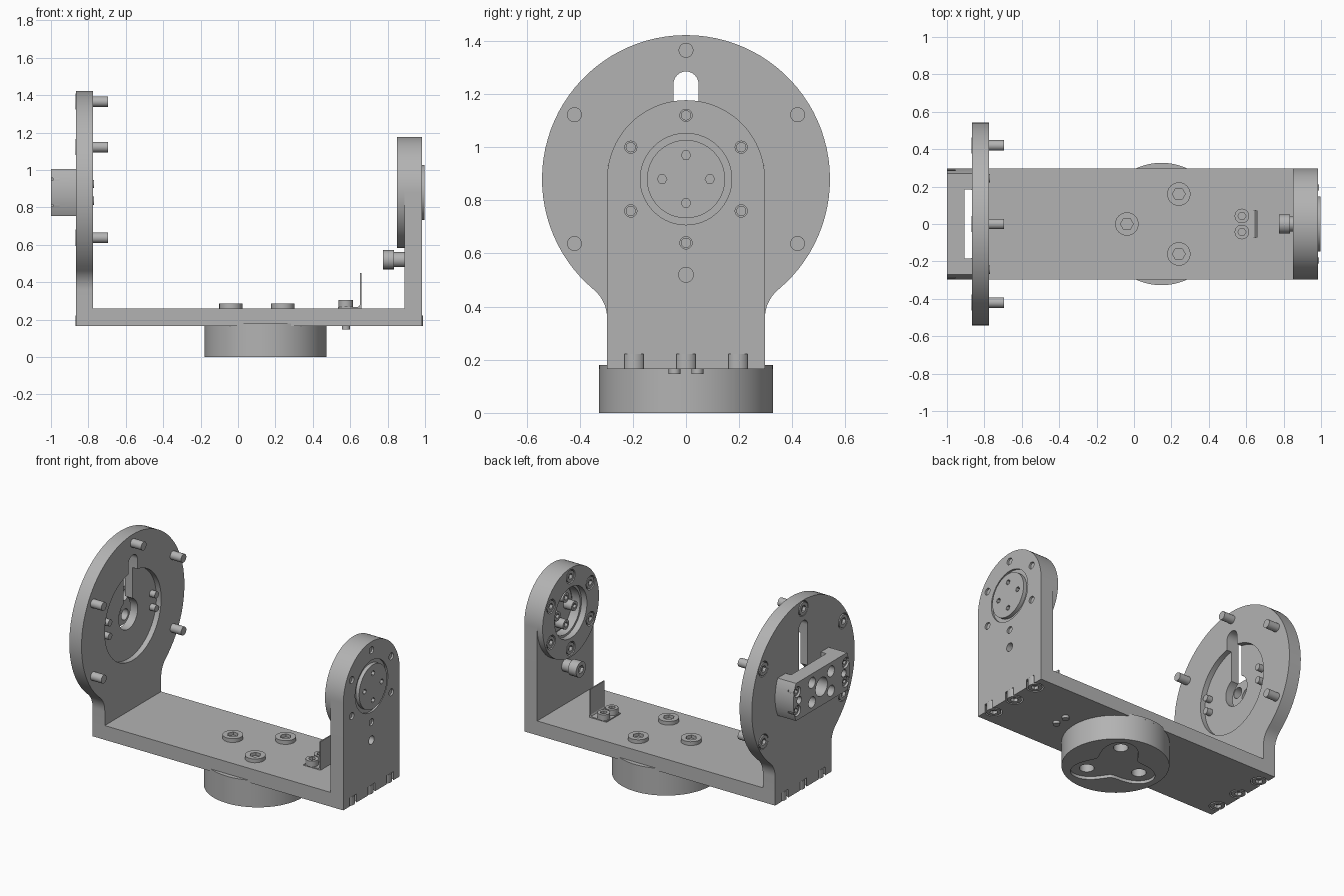
import bpy, bmesh
from math import sin, cos, pi, radians, sqrt, atan2

if "Cube" in bpy.data.objects:
    bpy.data.objects.remove(bpy.data.objects["Cube"])

metal = bpy.data.materials.new("grey metal")
metal.use_nodes = True
GREY = (0.45, 0.45, 0.45, 1)
metal.diffuse_color = GREY
metal.node_tree.nodes["Principled BSDF"].inputs["Base Color"].default_value = GREY

CZ = 0.88                       # height of the tilt axis
BASE, DECK = 0.165, 0.26        # underside and top of the base plate
HALF = 0.297                    # half width of the bracket


def prism(name, pts, axis, a, b):
    """Extrude a 2D outline along x (points are y, z) or z (points are x, y)."""
    def place(p, h):
        return (h, p[0], p[1]) if axis == "x" else (p[0], p[1], h)
    bm = bmesh.new()
    low = [bm.verts.new(place(p, a)) for p in pts]
    high = [bm.verts.new(place(p, b)) for p in pts]
    bm.faces.new(low)
    bm.faces.new(high)
    for i in range(len(pts)):
        j = (i + 1) % len(pts)
        bm.faces.new((low[i], low[j], high[j], high[i]))
    bmesh.ops.recalc_face_normals(bm, faces=bm.faces)
    mesh = bpy.data.meshes.new(name)
    bm.to_mesh(mesh)
    bm.free()
    mesh.materials.append(metal)
    ob = bpy.data.objects.new(name, mesh)
    bpy.context.scene.collection.objects.link(ob)
    return ob


def arc(u, v, r, start=0, end=360, n=64):
    count = n if end - start == 360 else n + 1
    return [(u + r * cos(radians(start + (end - start) * i / n)),
             v + r * sin(radians(start + (end - start) * i / n))) for i in range(count)]


def disc(name, axis, u, v, r, a, b, n=64):
    return prism(name, arc(u, v, r, n=n), axis, a, b)


def box(name, axis, u0, u1, v0, v1, a, b):
    return prism(name, [(u0, v0), (u1, v0), (u1, v1), (u0, v1)], axis, a, b)


def combine(ob, other, mode="DIFFERENCE"):
    mod = ob.modifiers.new("cut", "BOOLEAN")
    mod.operation, mod.solver, mod.object = mode, "EXACT", other
    bpy.context.view_layer.update()
    graph = bpy.context.evaluated_depsgraph_get()
    mesh = bpy.data.meshes.new_from_object(ob.evaluated_get(graph))
    ob.modifiers.clear()
    ob.data = mesh
    bpy.data.objects.remove(other)


def hole(ob, axis, u, v, r, a, b, n=32):
    combine(ob, disc("cutter", axis, u, v, r, a, b, n))


def screw(name, axis, u, v, r, top, bottom, shank=0, end=0):
    """Cap screw with a hex socket in its top face, and an optional shank."""
    s = 1 if top > bottom else -1
    head = disc(name + "_head", axis, u, v, r, bottom, top, 24)
    hole(head, axis, u, v, r * 0.55, top - s * 0.02, top + s * 0.01, 6)
    if shank:
        disc(name + "_shank", axis, u, v, shank, bottom, end, 24)


# Base plate with edge screws let into its underside
base = box("base_plate", "z", -0.865, 0.985, -HALF, HALF, BASE, DECK)
for x in (-0.826, 0.946):
    for y in (-0.195, 0, 0.195):
        hole(base, "z", x, y, 0.053, BASE - 0.02, 0.222)
        screw("edge_screw", "z", x, y, 0.044, BASE, 0.222)

# Round foot with a three-lobed recess underneath
FX = 0.147
foot = disc("round_foot", "z", FX, 0, 0.327, 0, BASE, 96)
lobes = []
for i in range(72):
    t = 2 * pi * i / 72
    r = 0.215 - 0.07 * cos(3 * t)
    lobes.append((FX + r * cos(t), r * sin(t)))
combine(foot, prism("cutter", lobes, "z", -0.02, 0.02))
for deg in (60, 180, 300):
    x, y = FX + 0.185 * cos(radians(deg)), 0.185 * sin(radians(deg))
    hole(foot, "z", x, y, 0.045, 0, 0.12)
    screw("foot_screw", "z", x, y, 0.0625, 0.285, DECK)
for s in (-1, 1):
    edge = degrees_half = 90 - 25
    outer = arc(FX, 0, 0.327, edge, 180 - edge, 16)
    prism("foot_lip", [(x, s * y) for x, y in outer], "z", BASE, 0.18)

# Left plate: large disc flowing into a neck through two fillets
R, F = 0.542, 0.14
drop = sqrt((R + F) ** 2 - (HALF + F) ** 2)
lean = math_angle = atan2(drop, HALF + F) * 180 / pi
side = arc(HALF + F, CZ - drop, F, 180 - lean, 180, 10)
outline = ([(HALF, DECK)] + side[::-1] + arc(0, CZ, R, -lean, 180 + lean, 72)[1:-1]
           + [(-y, z) for y, z in side] + [(-HALF, DECK)])
LO, LI = -0.865, -0.775
left = prism("left_plate", outline, "x", LO, LI)
hole(left, "x", 0, CZ, HALF, LI - 0.035, LI + 0.02, 72)
hole(left, "x", 0, CZ, 0.1, LO - 0.02, LI + 0.02, 48)
slot = [(-0.047, CZ), (0.047, CZ)] + arc(0, 1.238, 0.047, 0, 180, 16)
combine(left, prism("cutter", slot, "x", LO - 0.02, LI + 0.02))
for deg in (-30, 30, 90, 150, 210):
    y, z = 0.485 * cos(radians(deg)), CZ + 0.485 * sin(radians(deg))
    hole(left, "x", y, z, 0.05, LO - 0.02, LO + 0.05)
    screw("left_plate_screw", "x", y, z, 0.043, LO - 0.003, LO + 0.05, 0.028, -0.695)

# Outer motor bracket: a bar with rounded ends and two feet
bar = disc("outer_bracket", "x", 0, CZ, HALF, -1, LO, 96)
combine(bar, box("cutter", "x", -0.4, 0.4, CZ - 0.125, CZ + 0.125, -1.1, LO + 0.1), "INTERSECT")
combine(bar, box("cutter", "x", -0.185, 0.185, CZ - 0.2, CZ + 0.2, -0.905, LO + 0.1))
hole(bar, "x", 0, CZ, 0.062, -1.1, -0.8)
for s in (-1, 1):
    hole(bar, "x", s * 0.235, CZ, 0.024, -1.1, -0.96, 20)
    for t in (-1, 1):
        hole(bar, "x", s * 0.1, CZ + t * 0.065, 0.036, -1.1, -0.8)
        hole(bar, "x", s * 0.255, CZ + t * 0.063, 0.035, -1.1, -0.955, 24)
        screw("bracket_screw", "x", s * 0.255, CZ + t * 0.063, 0.028, -0.99, -0.955)
        disc("bracket_screw_end", "x", s * 0.245, CZ + t * 0.045, 0.022, LI - 0.036, LI + 0.004, 20)

# Right plate: arch with a bearing housing on the inner face
RI, RO = 0.89, 0.985
arch = [(-HALF, DECK), (HALF, DECK)] + arc(0, CZ, HALF, 0, 180, 48)
right = prism("right_plate", arch, "x", RI, RO)
housing = disc("bearing_housing", "x", 0, CZ, HALF, 0.85, RI, 96)
hole(housing, "x", 0, CZ, 0.17, 0.8, 0.95, 64)
hole(right, "x", 0, CZ, 0.155, RI - 0.05, 0.95, 64)
hole(right, "x", 0, CZ, 0.172, 0.972, 1.05, 64)
hub = disc("output_hub", "x", 0, CZ, 0.147, 0.945, 0.997)
for deg in (0, 90, 180, 270):
    y, z = 0.09 * cos(radians(deg)), CZ + 0.09 * sin(radians(deg))
    hole(hub, "x", y, z, 0.018, 0.975, 1.05, 6)
    screw("hub_screw", "x", y, z, 0.032, 0.885, 0.945)
for deg in range(30, 390, 60):
    y, z = 0.24 * cos(radians(deg)), CZ + 0.24 * sin(radians(deg))
    hole(right, "x", y, z, 0.023, 0.955, 1.05, 20)
    disc("housing_screw_end", "x", y, z, 0.019, 0.95, 0.975, 20)
    hole(housing, "x", y, z, 0.046, 0.8, 0.875, 24)
    screw("housing_screw", "x", y, z, 0.038, 0.852, 0.875)

# Stop screw on the inner face of the right plate
hole(right, "x", 0, 0.52, 0.028, 0.94, 1.05, 24)
screw("stop_screw", "x", 0, 0.52, 0.051, 0.775, 0.835, 0.04, RI)

# Small bent tab held by two screws
tab = [(0.535, DECK), (0.66, DECK), (0.66, 0.45), (0.652, 0.45),
       (0.652, 0.28), (0.647, 0.27), (0.635, 0.267), (0.535, 0.267)]
bent = prism("bent_tab", tab, "z", -0.073, 0.073)
for v in bent.data.vertices:
    x, z, y = v.co
    v.co = (x, -y, z)
for y in (-0.043, 0.043):
    screw("tab_screw", "z", 0.577, y, 0.039, 0.305, 0.267)
    disc("tab_screw_end", "z", 0.577, y, 0.022, 0.147, BASE, 20)

# Smooth round walls, sharp edges
bpy.ops.object.select_all(action="DESELECT")
for ob in bpy.context.scene.collection.all_objects:
    if ob.type == "MESH":
        ob.select_set(True)
        bpy.context.view_layer.objects.active = ob
bpy.ops.object.shade_smooth_by_angle(angle=radians(25))
